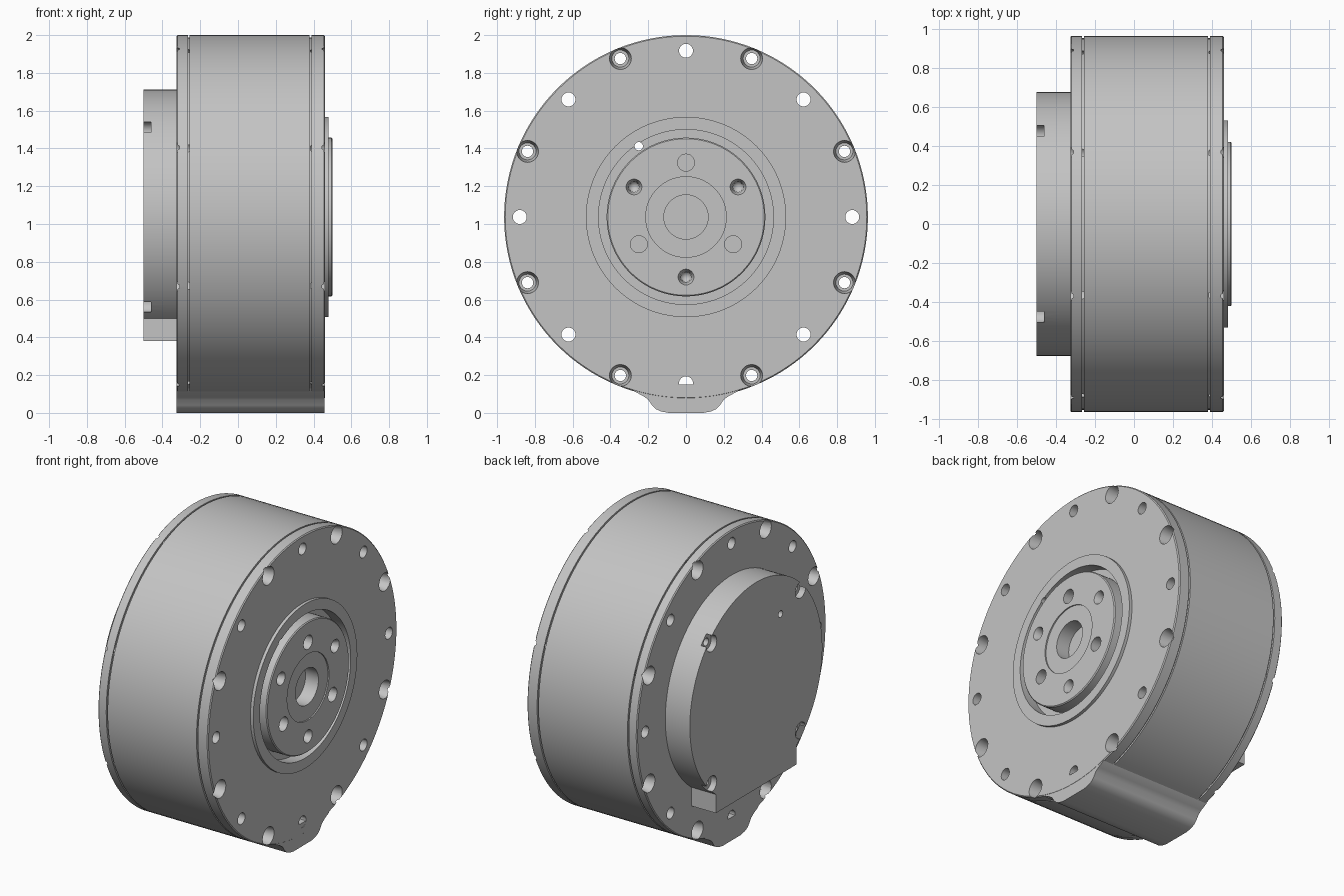
import bpy, bmesh, math
from mathutils import Matrix

if "Cube" in bpy.data.objects:
    bpy.data.objects.remove(bpy.data.objects["Cube"], do_unlink=True)

AXIS_Z = 1.037
RADIUS = 0.963

metal = bpy.data.materials.new("grey metal")
metal.use_nodes = True
metal.diffuse_color = (0.55, 0.55, 0.55, 1)
metal.node_tree.nodes["Principled BSDF"].inputs["Base Color"].default_value = (0.55, 0.55, 0.55, 1)


def make_object(name, bm):
    bmesh.ops.recalc_face_normals(bm, faces=bm.faces)
    mesh = bpy.data.meshes.new(name)
    bm.to_mesh(mesh)
    bm.free()
    obj = bpy.data.objects.new(name, mesh)
    bpy.context.collection.objects.link(obj)
    mesh.materials.append(metal)
    return obj


def lathe(bm, profile, y=0, z=0, steps=128):
    """Revolve (x, radius) points about an axis parallel to x."""
    rings = []
    for x, r in profile:
        n = steps if r > 0 else 1
        rings.append([bm.verts.new((x, y + r * math.cos(math.tau * i / steps),
                                    AXIS_Z + z + r * math.sin(math.tau * i / steps)))
                      for i in range(n)])
    for a, b in zip(rings, rings[1:]):
        for i in range(steps):
            j = (i + 1) % steps
            if len(a) == 1:
                bm.faces.new((a[0], b[i], b[j]))
            elif len(b) == 1:
                bm.faces.new((a[i], b[0], a[j]))
            else:
                bm.faces.new((a[i], b[i], b[j], a[j]))


def prism(name, outline, x0, x1):
    """Extrude a (y, z) outline along x."""
    bm = bmesh.new()
    face = bm.faces.new([bm.verts.new((x0, y, z)) for y, z in outline])
    new = bmesh.ops.extrude_face_region(bm, geom=[face])["geom"]
    bmesh.ops.translate(bm, vec=(x1 - x0, 0, 0),
                        verts=[v for v in new if isinstance(v, bmesh.types.BMVert)])
    return make_object(name, bm)


def polar(radius, degrees):
    a = math.radians(degrees)
    return radius * math.cos(a), radius * math.sin(a)


def cut_holes(obj, holes):
    """Subtract revolved holes, given as (profile, y, z)."""
    bm = bmesh.new()
    for profile, y, z in holes:
        lathe(bm, profile, y, z, 24)
    cutter = make_object("hole_cutter", bm)
    cutter.hide_render = True
    mod = obj.modifiers.new("holes", "BOOLEAN")
    mod.object, mod.operation, mod.solver = cutter, "DIFFERENCE", "EXACT"
    bpy.context.view_layer.objects.active = obj
    bpy.ops.object.modifier_apply(modifier=mod.name)
    bpy.data.objects.remove(cutter, do_unlink=True)


def straight(x0, x1, r):
    return [(x0, 0), (x0, r), (x1, r), (x1, 0)]


# Housing drum with two seams, a raised front lip and a pocket for the hub
e = 0.006
groove = RADIUS - 0.012
bm = bmesh.new()
lathe(bm, [(-0.325, 0), (-0.325, RADIUS - e), (-0.325 + e, RADIUS),
           (-0.266, RADIUS), (-0.266, groove), (-0.256, groove), (-0.256, RADIUS),
           (0.378, RADIUS), (0.378, groove), (0.388, groove), (0.388, RADIUS),
           (0.46 - e, RADIUS), (0.46, RADIUS - e),
           (0.46, 0.53), (0.48, 0.53), (0.48, 0.463), (0.40, 0.463), (0.40, 0)])
housing = make_object("housing", bm)

pin_hole = (straight(-0.7, 0.7, 0.022), -0.25, 0.375)
countersunk = [(-0.40, 0), (-0.40, 0.058), (-0.325, 0.058), (-0.25, 0.045), (-0.25, 0.03),
               (0.385, 0.03), (0.385, 0.045), (0.46, 0.058), (0.55, 0.058), (0.55, 0)]
holes = [pin_hole]
for k in range(8):
    holes.append((straight(-0.5, 0.6, 0.037), *polar(0.88, 45 * k)))
    holes.append((countersunk, *polar(0.908, 45 * k + 22.5)))
cut_holes(housing, holes)

# Output hub with a central bore and two sets of bolt holes
bm = bmesh.new()
lathe(bm, [(0.395, 0), (0.395, 0.42), (0.494, 0.42), (0.50, 0.414), (0.50, 0.213),
           (0.492, 0.213), (0.492, 0.117), (0.40, 0.117), (0.40, 0)])
hub = make_object("output_hub", bm)
holes = []
for k in range(3):
    holes.append((straight(0.41, 0.6, 0.045), *polar(0.288, 90 + 120 * k)))
    holes.append(([(0.41, 0), (0.44, 0.026), (0.47, 0.03), (0.50, 0.042), (0.6, 0.042), (0.6, 0)],
                  *polar(0.318, 30 + 120 * k)))
cut_holes(hub, holes)

# Rear cover: a disc with a squared connector tab at the bottom
R, half = 0.675, 0.41
start = -math.degrees(math.acos(half / R))
sweep = 180 - 2 * start
outline = [polar(R, start + sweep * i / 96) for i in range(97)]
outline += [(-half, -0.657), (half, -0.657)]
cover = prism("rear_cover", [(y, z + AXIS_Z) for y, z in outline], -0.50, -0.32)
screw = [(-0.6, 0), (-0.6, 0.052), (-0.46, 0.052), (-0.46, 0.025), (-0.40, 0.025), (-0.40, 0)]
cut_holes(cover, [pin_hole] + [(screw, *polar(0.64, 45 + 90 * k)) for k in range(4)])

# Foot: a wiring rib that runs along the underside
side = [(0.30, 0.15), (0.27, 0.112), (0.225, 0.088), (0.20, 0.07), (0.18, 0.04),
        (0.16, 0.02), (0.13, 0.007), (0.09, 0.0)]
foot = prism("foot", side + [(-y, z) for y, z in reversed(side)], -0.325, 0.459)

# Smooth the round walls and keep the edges sharp
bpy.ops.object.select_all(action="DESELECT")
for obj in (housing, hub, cover, foot):
    obj.select_set(True)
bpy.context.view_layer.objects.active = housing
bpy.ops.object.shade_smooth_by_angle(angle=math.radians(30))
